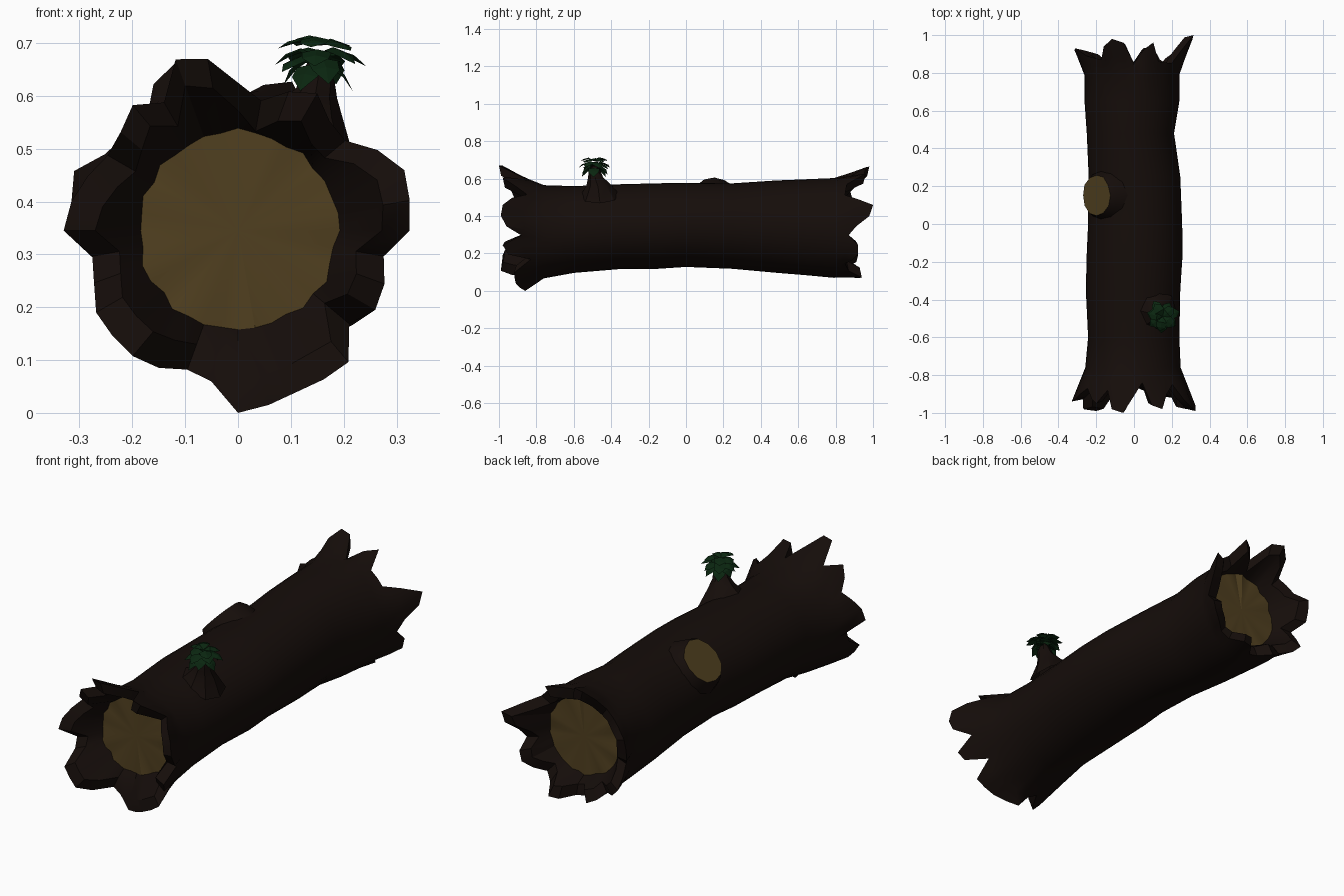
import bpy, bmesh, random
from math import sin, cos, radians, pi
from mathutils import Vector

if "Cube" in bpy.data.objects:
    bpy.data.objects.remove(bpy.data.objects["Cube"])

random.seed(4)
N = 36          # sides around the log
CZ = 0.345      # height of the log axis


def material(name, rgb):
    m = bpy.data.materials.new(name)
    m.diffuse_color = (*rgb, 1)
    m.use_nodes = True
    m.node_tree.nodes["Principled BSDF"].inputs["Base Color"].default_value = m.diffuse_color
    return m


BARK = material("bark", (0.0075, 0.004, 0.003))
WOOD = material("wood", (0.08, 0.05, 0.014))
LEAF = material("leaf", (0.003, 0.019, 0.005))


def make(name, verts, faces, mat, smooth=None):
    me = bpy.data.meshes.new(name)
    me.from_pydata([tuple(v) for v in verts], [], faces)
    bm = bmesh.new()
    bm.from_mesh(me)
    bmesh.ops.recalc_face_normals(bm, faces=bm.faces)
    bm.to_mesh(me)
    bm.free()
    ob = bpy.data.objects.new(name, me)
    bpy.context.collection.objects.link(ob)
    me.materials.append(mat)
    if smooth:
        bpy.ops.object.select_all(action='DESELECT')
        ob.select_set(True)
        bpy.context.view_layer.objects.active = ob
        bpy.ops.object.shade_smooth_by_angle(angle=radians(smooth))
    return ob


def loft(name, rings, mat, smooth=None):
    n = len(rings[0])
    faces = [(k * n + i, k * n + (i + 1) % n, (k + 1) * n + (i + 1) % n, (k + 1) * n + i)
             for k in range(len(rings) - 1) for i in range(n)]
    return make(name, [v for r in rings for v in r], faces, mat, smooth)


def polar(r, a, y):
    return Vector((r * cos(a), y, CZ + r * sin(a)))


# Splintered ends: angle, reach along y, radius
FRONT = [(0, .96, .325), (10, .99, .33), (20, .98, .335), (30, .93, .305), (40, .85, .265),
         (50, .90, .27), (60, .98, .30), (70, .96, .28), (80, .84, .25), (90, .91, .28),
         (100, 1.0, .33), (110, .98, .345), (120, .88, .28), (130, .95, .31), (140, .93, .29),
         (150, .87, .285), (170, .93, .32), (180, .94, .33), (190, .87, .28), (200, .89, .29),
         (210, .98, .31), (230, .99, .31), (240, .93, .30), (250, .84, .28), (260, .85, .29),
         (270, .86, .345), (290, .91, .325), (310, .92, .325), (320, .83, .275), (330, .95, .30),
         (340, .98, .295), (350, .88, .28)]
BACK = [(0, .91, .28), (10, .98, .315), (20, 1.0, .335), (30, .92, .29), (40, .85, .26),
        (60, .86, .26), (70, .96, .30), (80, .92, .28), (90, .85, .25), (100, .96, .32),
        (110, .98, .34), (120, .94, .32), (130, .87, .27), (150, .89, .29), (160, .93, .33),
        (180, .91, .31), (190, .85, .27), (210, .92, .31), (220, .91, .30), (230, .87, .27),
        (240, .90, .28), (250, .92, .28), (260, .86, .265), (270, .86, .27), (280, .93, .28),
        (290, .94, .29), (300, .87, .275), (310, .85, .26), (320, .89, .28), (330, .92, .30),
        (340, .92, .29), (350, .87, .27)]


def rim(table):
    pts = table + [(360, *table[0][1:])]
    out = []
    for i in range(N):
        a = i * 360 / N
        for p, q in zip(pts, pts[1:]):
            if p[0] <= a < q[0]:
                t = (a - p[0]) / (q[0] - p[0])
                out.append((radians(a), p[1] + t * (q[1] - p[1]), p[2] + t * (q[2] - p[2])))
    return out


# Trunk cross-sections: y, left x, right x, bottom z, top z
BODY = [(-.76, -.258, .247, .067, .565), (-.6, -.243, .24, .096, .56), (-.35, -.255, .245, .117, .57),
        (-.15, -.25, .258, .118, .575), (0, -.243, .255, .128, .578), (.25, -.24, .245, .118, .575),
        (.48, -.25, .212, .097, .59), (.65, -.262, .24, .083, .597), (.79, -.263, .24, .07, .603)]


def section(y, l, r, b, t):
    return [Vector(((l + r) / 2 + (r - l) / 2 * cos(2 * pi * i / N), y,
                    (b + t) / 2 + (t - b) / 2 * sin(2 * pi * i / N))) for i in range(N)]


def end_rings(table, sign, body):
    edge = [polar(r, a, sign * y) for a, y, r in rim(table)]
    mid = [b.lerp(e, .5) for b, e in zip(body, edge)]
    lip = [polar(r - .05 - random.uniform(0, .012), a, sign * (y - .012)) for a, y, r in rim(table)]
    floor = [polar(.188 + random.uniform(-.006, .006), a, sign * (.8 + random.uniform(-.006, .006)))
             for a, y, r in rim(table)]
    return [mid, edge, lip, floor]


body = [section(*s) for s in BODY]
front = end_rings(FRONT, -1, body[0])
back = end_rings(BACK, 1, body[-1])
loft("log_bark", front[::-1] + body + back, BARK, 32)

# Pale heartwood at the bottom of each hollow end
for name, ring in (("front_heartwood", front[-1]), ("back_heartwood", back[-1])):
    c = Vector((0, sum(p.y for p in ring) / N, CZ))
    make(name, ring + [c], [(i, (i + 1) % N, N) for i in range(N)], WOOD, 30)


# Rings around a leaning stem
def ring_at(centre, axis, r, n=12, wobble=0):
    axis = Vector(axis).normalized()
    u = axis.cross(Vector((0, 1, 0))).normalized()
    v = axis.cross(u)
    return [Vector(centre) + (u * cos(2 * pi * i / n) + v * sin(2 * pi * i / n))
            * r * (1 + random.uniform(-wobble, wobble)) for i in range(n)]


# Sawn branch knot on the upper left
axis = Vector((-.74, 0, .67))
at = lambda d: Vector((0, .152, CZ)) + axis * d
top = ring_at(at(.268), axis, .108, 12, .03)
loft("knot_bark", [ring_at(at(.17), axis, .150), ring_at(at(.235), axis, .128), top], BARK, 32)
make("knot_wood", top, [tuple(range(12))], WOOD)

# Twig stub on the upper right
stub = [((.13, -.46, .515), .105), ((.137, -.47, .57), .062), ((.147, -.483, .605), .04),
        ((.152, -.488, .635), .033), ((.152, -.488, .67), .015)]
loft("twig_stub", [ring_at(c, (.5 if k == 0 else .25, -.05, 1), r, 8, .06)
                   for k, (c, r) in enumerate(stub)], BARK, 32)


# Rosette of drooping leaves in two tiers
def leaf(root, ang, length, width, rise, drop):
    d = Vector((cos(ang), sin(ang), 0))
    s = Vector((-sin(ang), cos(ang), 0)) * width / 2
    z = Vector((0, 0, 1))
    mid = root + d * length * .4 + z * rise
    far = root + d * length * .75 + z * (rise - drop * .35)
    tip = root + d * length + z * (rise - drop)
    fold = z * -.006
    return [root, mid + s + fold, mid, mid - s + fold, far + s * .9 + fold, far, far - s * .9 + fold, tip]


LEAF_FACES = [(0, 2, 1), (0, 3, 2), (1, 2, 5, 4), (2, 3, 6, 5), (4, 5, 7), (5, 6, 7)]
verts, faces = [], []
# count, root height, length, width, rise, drop
for count, z, length, width, rise, drop in ((5, .695, .08, .055, .014, .02), (7, .675, .092, .056, .012, .032),
                                            (6, .655, .075, .06, .012, .05)):
    for i in range(count):
        k = len(verts)
        verts += leaf(Vector((.152, -.49, z)), 2 * pi * (i + random.uniform(-.2, .2)) / count + z * 19,
                      length * random.uniform(.85, 1.04), width, rise + random.uniform(-.01, .006), drop)
        faces += [tuple(j + k for j in f) for f in LEAF_FACES]
make("leaves", verts, faces, LEAF)
